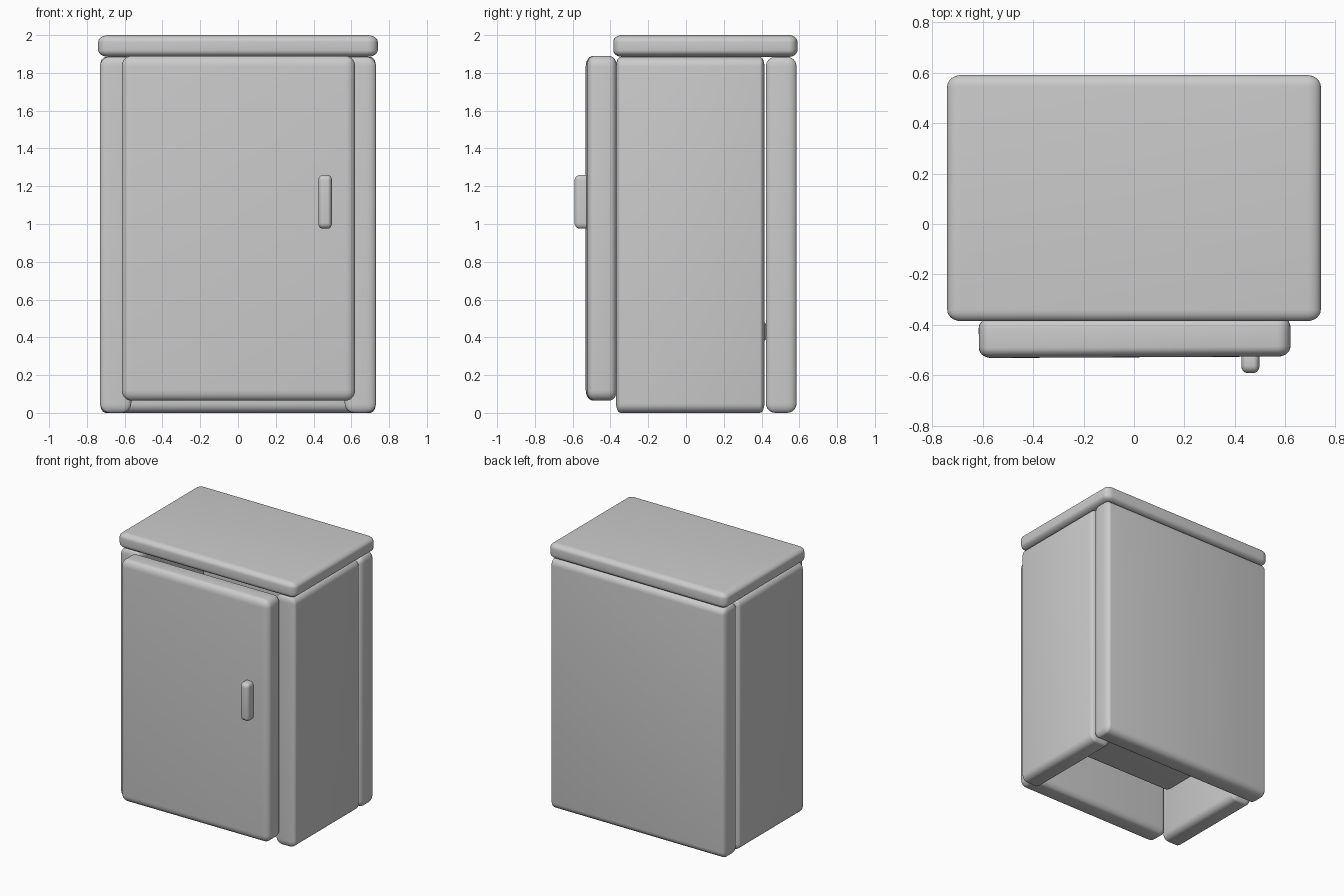
import bpy, bmesh
from mathutils import Vector

if "Cube" in bpy.data.objects:
    bpy.data.objects.remove(bpy.data.objects["Cube"])


def panel(name, lo, hi, radii, turn=0.0):
    """Rounded box from corner lo to corner hi, with its own edge radius per axis."""
    lo, hi, r = Vector(lo), Vector(hi), Vector(radii)
    bm = bmesh.new()
    bmesh.ops.create_cube(bm, size=1)
    # Bevel in a space where every radius is 1, then stretch to real size
    bmesh.ops.scale(bm, verts=bm.verts, vec=[(hi[i] - lo[i]) / r[i] for i in range(3)])
    bmesh.ops.bevel(bm, geom=bm.edges[:], offset=1.0, segments=6, profile=0.5,
                    affect='EDGES', clamp_overlap=True)
    bmesh.ops.scale(bm, verts=bm.verts, vec=r)
    bmesh.ops.recalc_face_normals(bm, faces=bm.faces)
    mesh = bpy.data.meshes.new(name)
    bm.to_mesh(mesh)
    bm.free()
    ob = bpy.data.objects.new(name, mesh)
    ob.location = (lo + hi) / 2
    ob.rotation_euler.z = turn
    bpy.context.collection.objects.link(ob)
    bpy.ops.object.select_all(action='DESELECT')
    ob.select_set(True)
    bpy.context.view_layer.objects.active = ob
    bpy.ops.object.shade_smooth_by_angle()
    return ob


# Worktop slab
panel("top", (-0.74, -0.385, 1.885), (0.74, 0.59, 2.0), (0.055, 0.045, 0.035))

# Side walls
for label, x0, x1 in (("left", -0.73, -0.565), ("right", 0.565, 0.73)):
    panel(label + "_side", (x0, -0.37, 0), (x1, 0.415, 1.885), (0.05, 0.025, 0.05))

# Back wall
panel("back", (-0.73, 0.423, 0), (0.73, 0.585, 1.885), (0.03, 0.05, 0.05))

# Inner shelf, visible from below
panel("shelf", (-0.57, -0.31, 0.37), (0.57, 0.425, 0.49), (0.04, 0.04, 0.03))

# Door, hung very slightly askew, and its handle
panel("door", (-0.615, -0.528, 0.065), (0.62, -0.369, 1.89), (0.05, 0.04, 0.055), 0.005)
panel("handle", (0.425, -0.59, 0.975), (0.497, -0.5, 1.26), (0.022, 0.03, 0.03))
